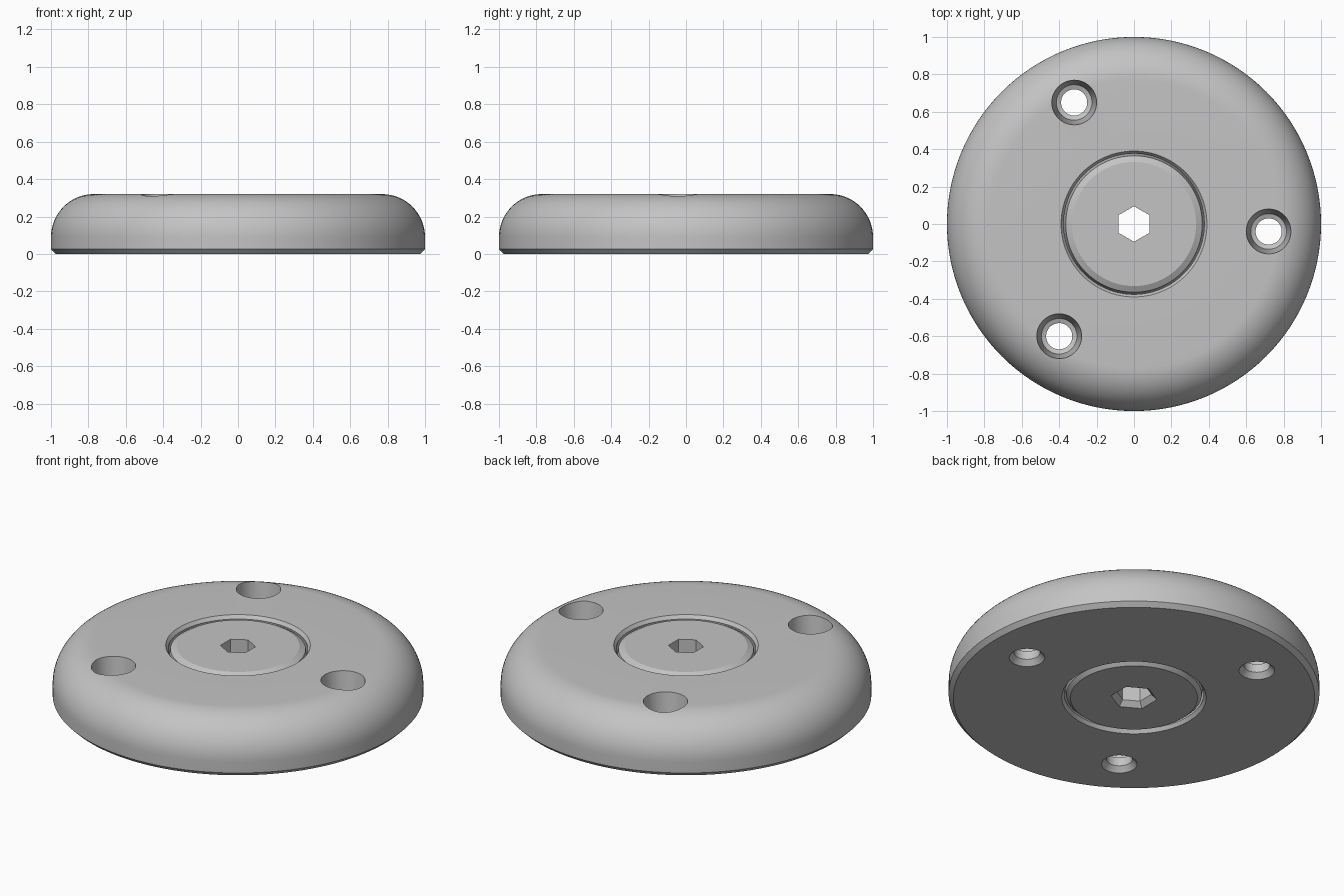
import bpy, bmesh
from math import sin, cos, pi, radians

cube = bpy.data.objects.get("Cube")
if cube:
    bpy.data.objects.remove(cube, do_unlink=True)

GREY = (0.55, 0.55, 0.55, 1)
grey = bpy.data.materials.new("plain grey")
grey.use_nodes = True
grey.diffuse_color = GREY
grey.node_tree.nodes["Principled BSDF"].inputs["Base Color"].default_value = GREY

HEIGHT = 0.32


def lathe(name, profile, sides, centre=(0, 0), turn=0.0):
    """Spin a closed loop of (radius, z) points around the z axis."""
    bm = bmesh.new()
    rings = []
    for i in range(sides):
        a = turn + 2 * pi * i / sides
        rings.append([bm.verts.new((r * cos(a), r * sin(a), z)) for r, z in profile])
    for i in range(sides):
        a, b = rings[i], rings[(i + 1) % sides]
        for j in range(len(profile)):
            k = (j + 1) % len(profile)
            if profile[j][0] + profile[k][0] > 0:
                bm.faces.new((a[j], b[j], b[k], a[k]))
    bmesh.ops.remove_doubles(bm, verts=bm.verts, dist=1e-5)
    bmesh.ops.dissolve_degenerate(bm, edges=bm.edges, dist=1e-5)
    bmesh.ops.recalc_face_normals(bm, faces=bm.faces)
    mesh = bpy.data.meshes.new(name)
    bm.to_mesh(mesh)
    bm.free()
    mesh.materials.append(grey)
    obj = bpy.data.objects.new(name, mesh)
    obj.location = (*centre, 0)
    bpy.context.collection.objects.link(obj)
    return obj


def activate(obj):
    bpy.ops.object.select_all(action='DESELECT')
    obj.select_set(True)
    bpy.context.view_layer.objects.active = obj


def cut(obj, cutter):
    """Subtract the cutter, then discard it."""
    cutter.hide_render = True
    activate(obj)
    mod = obj.modifiers.new("cut", 'BOOLEAN')
    mod.operation = 'DIFFERENCE'
    mod.solver = 'EXACT'
    mod.object = cutter
    bpy.ops.object.modifier_apply(modifier=mod.name)
    bpy.data.objects.remove(cutter, do_unlink=True)


def smooth(obj):
    activate(obj)
    bpy.ops.object.shade_smooth_by_angle(angle=radians(25))


# Outer disc: chamfered foot, rounded shoulder, bulged central bore
shoulder = [(0.77 + 0.23 * cos(t * pi / 32), 0.09 + 0.23 * sin(t * pi / 32))
            for t in range(17)]
bore = [(0.39, HEIGHT), (0.376, 0.3), (0.4, 0.16), (0.376, 0.02), (0.39, 0)]
disc = lathe("outer_disc", [(0.975, 0), (1, 0.025)] + shoulder + bore, 128)

# Three stepped screw holes
screw = [(0, -0.05), (0.14, -0.05), (0.07, 0.03), (0.07, 0.08), (0.095, 0.09),
         (0.12, HEIGHT), (0.125, 0.37), (0, 0.37)]
for spot in [(-0.32, 0.65), (0.72, -0.04), (-0.4, -0.6)]:
    cut(disc, lathe("screw_cutter", screw, 48, spot))
smooth(disc)

# Captive hub with chamfered rims
hub = lathe("centre_hub", [(0, 0), (0.343, 0), (0.365, 0.02), (0.388, 0.16),
                           (0.365, 0.297), (0.332, 0.315), (0, 0.315)], 96)

# Hexagonal socket flared at the underside
socket = [(0, -0.03), (0.155, -0.03), (0.095, 0.03), (0.095, 0.4), (0, 0.4)]
cut(hub, lathe("hex_cutter", socket, 6, turn=pi / 2))
smooth(hub)
